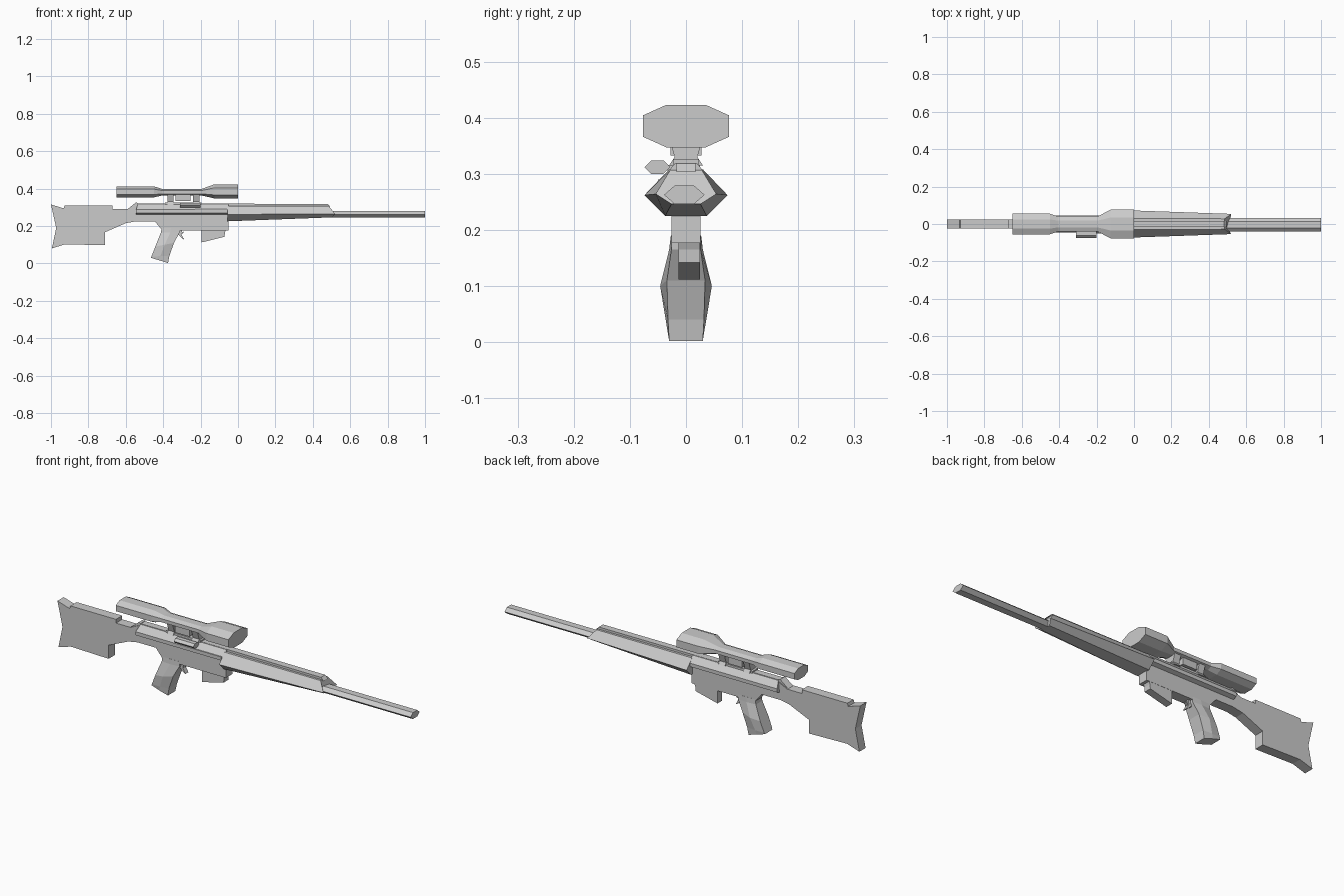
import bpy, bmesh, math

if "Cube" in bpy.data.objects:
    bpy.data.objects.remove(bpy.data.objects["Cube"])


def loft(name, rings):
    """Skin a list of equal-length point rings and cap both ends."""
    bm = bmesh.new()
    vs = [[bm.verts.new(p) for p in r] for r in rings]
    n = len(rings[0])
    for a, b in zip(vs, vs[1:]):
        for i in range(n):
            j = (i + 1) % n
            bm.faces.new((a[i], a[j], b[j], b[i]))
    bm.faces.new(vs[0])
    bm.faces.new(vs[-1])
    bmesh.ops.recalc_face_normals(bm, faces=bm.faces)
    me = bpy.data.meshes.new(name)
    bm.to_mesh(me)
    bm.free()
    ob = bpy.data.objects.new(name, me)
    bpy.context.collection.objects.link(ob)
    return ob


def prism(name, profile, y0, y1):
    """Side profile (x, z) extruded across y."""
    return loft(name, [[(x, y, z) for x, z in profile] for y in (y0, y1)])


def box(name, x0, x1, y0, y1, z0, z1):
    return prism(name, [(x0, z0), (x1, z0), (x1, z1), (x0, z1)], y0, y1)


def mirrored(half):
    """Complete a right-hand cross-section (x, y, z) across y = 0."""
    return half + [(x, -y, z) for x, y, z in reversed(half)]


def octagon(x, w, z0, z1):
    m, h = (z0 + z1) / 2, (z1 - z0) / 2
    return mirrored([(x, w * .45, z1), (x, w, m + h * .5),
                     (x, w, m - h * .5), (x, w * .45, z0)])


def hexagon(x, yc, w, z0, z1):
    m = (z0 + z1) / 2
    return [(x, yc + a * w, z) for a, z in
            ((-1, m), (-.48, z1), (.48, z1), (1, m), (.48, z0), (-.48, z0))]


# Stock with notched cheek piece and flared butt
prism("stock", [(-1, .315), (-.932, .294), (-.927, .309), (-.67, .309),
                (-.67, .29), (-.588, .29), (-.545, .31), (-.43, .31),
                (-.43, .225), (-.545, .225), (-.6, .215), (-.712, .166),
                (-.712, .097), (-.925, .102), (-.995, .08), (-.972, .19)],
      -.025, .025)

# Lower receiver
prism("lower_receiver", [(-.55, .3), (-.05, .3), (-.05, .177), (-.405, .177),
                         (-.445, .225), (-.55, .225)], -.026, .026)

# Upper receiver, sloped at the rear
loft("upper_receiver", [
    mirrored([(xt, .02, .318), (xm, .046, .288), (xm, .046, .27), (xm, .026, .262)])
    for xt, xm in ((-.535, -.545), (-.05, -.05))])
prism("rear_sight_block", [(-.59, .29), (-.545, .326), (-.535, .322), (-.535, .28)],
      -.02, .02)
box("ejection_port", -.23, -.06, -.05, -.03, .272, .29)

# Faceted handguard with a pointed front rim
loft("handguard", [
    mirrored([(-.055, .03, .308), (-.055, .074, .262), (-.055, .037, .225)]),
    mirrored([(.485, .028, .307), (.52, .054, .264), (.503, .026, .246)])])
prism("top_rail", [(-.54, .303), (-.54, .32), (.48, .318), (.495, .303)], -.017, .017)

# Barrel
loft("barrel", [hexagon(x, -.003, .036, .246, .279) for x in (.46, 1)])

# Telescopic sight
loft("scope", [octagon(*r) for r in (
    (-.65, .055, .353, .412), (-.45, .055, .353, .412),
    (-.405, .04, .363, .398), (-.195, .04, .363, .398),
    (-.125, .077, .347, .423), (0, .077, .347, .423))])

# Scope mount
for name, x0, x1 in (("rear_mount", -.378, -.345), ("front_mount", -.24, -.205)):
    loft(name, [[(x, y * w, z) for x, y in ((x0, -1), (x1, -1), (x1, 1), (x0, 1))]
                for w, z in ((.03, .315), (.02, .33), (.033, .37))])
box("mount_bridge", -.335, -.255, -.028, .028, .333, .372)
box("mount_base", -.39, -.195, -.022, .022, .314, .326)

# Bolt handle
loft("bolt_handle", [hexagon(x, -.051, .023, .3, .324) for x in (-.31, -.2)])
box("bolt_arm", -.27, -.24, -.045, -.01, .306, .316)

# Pistol grip, swollen at mid height
loft("grip", [
    [(xb, -w, zb), ((xb + xf) / 2, -m, (zb + zf) / 2), (xf, -w, zf),
     (xf, w, zf), ((xb + xf) / 2, m, (zb + zf) / 2), (xb, w, zb)]
    for xb, zb, xf, zf, w, m in (
        (-.408, .19, -.31, .19, .026, .027),
        (-.412, .165, -.312, .165, .026, .03),
        (-.442, .09, -.342, .11, .034, .046),
        (-.463, .037, -.367, .04, .032, .036),
        (-.466, .03, -.374, .002, .03, .032))])

# Trigger
prism("trigger", [(-.315, .18), (-.298, .18), (-.303, .155), (-.288, .128),
                  (-.298, .132), (-.318, .152)], -.012, .012)
prism("trigger_spur", [(-.325, .148), (-.29, .163), (-.292, .17), (-.325, .158)],
      -.008, .008)

# Magazine
prism("magazine", [(-.195, .19), (-.195, .112), (-.072, .142), (-.07, .165),
                   (-.06, .19)], -.013, .025)
